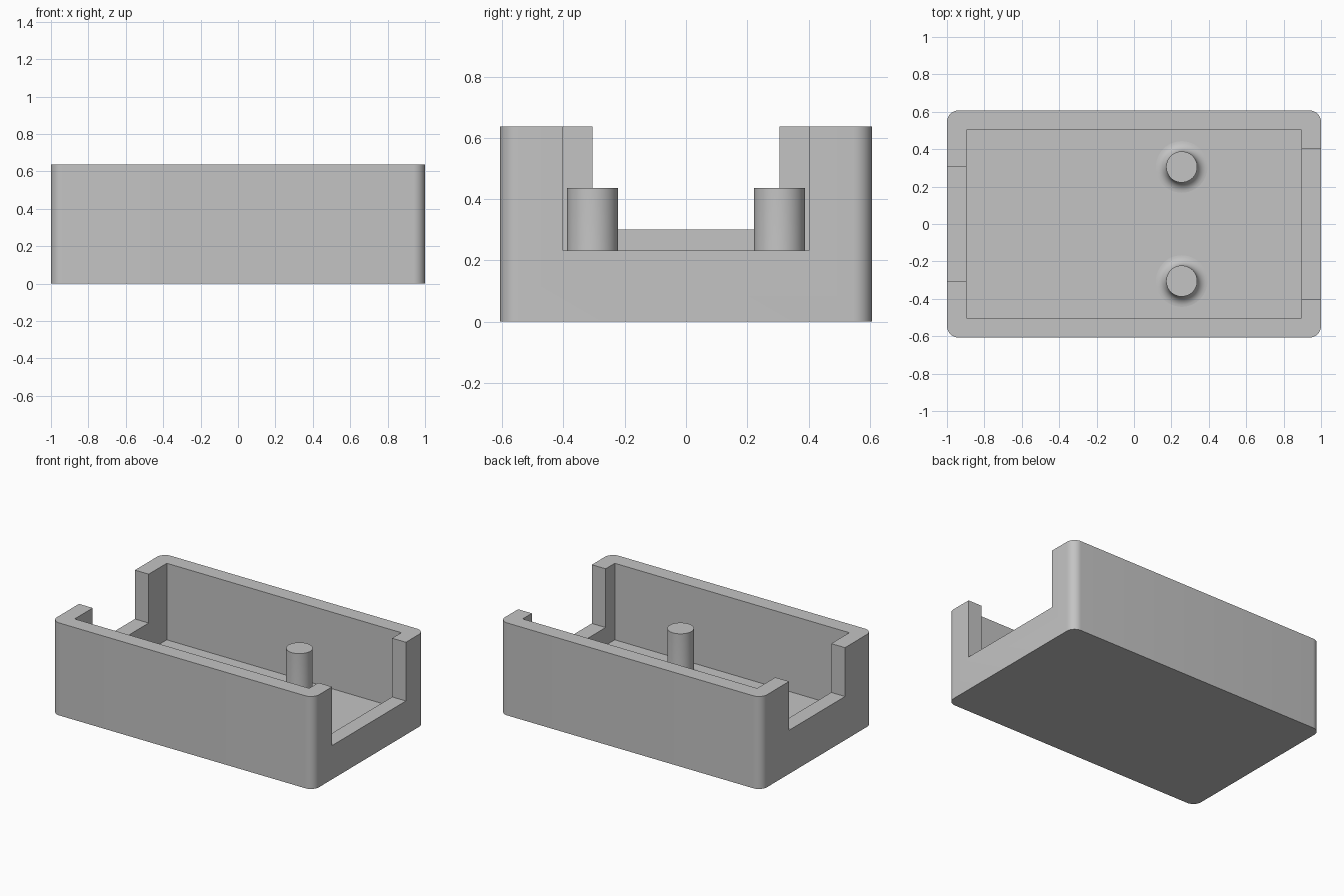
import bpy, bmesh, math

if "Cube" in bpy.data.objects:
    bpy.data.objects.remove(bpy.data.objects["Cube"], do_unlink=True)

HALF_X, HALF_Y, HEIGHT = 1.0, 0.607, 0.638
WALL, FLOOR, CORNER = 0.105, 0.11, 0.062

grey = bpy.data.materials.new("plain grey")
grey.use_nodes = True
grey.diffuse_color = (0.55, 0.55, 0.55, 1)
grey.node_tree.nodes["Principled BSDF"].inputs["Base Color"].default_value = (0.55, 0.55, 0.55, 1)


def make_object(name, bm):
    bmesh.ops.recalc_face_normals(bm, faces=bm.faces)
    mesh = bpy.data.meshes.new(name)
    bm.to_mesh(mesh)
    bm.free()
    mesh.materials.append(grey)
    ob = bpy.data.objects.new(name, mesh)
    bpy.context.collection.objects.link(ob)
    return ob


def activate(ob):
    bpy.ops.object.select_all(action='DESELECT')
    ob.select_set(True)
    bpy.context.view_layer.objects.active = ob


def box(name, x, y, z, corner=0):
    """Box between (low, high) limits, with optional rounded upright edges."""
    bm = bmesh.new()
    bmesh.ops.create_cube(bm, size=1)
    for v in bm.verts:
        for i, (low, high) in enumerate((x, y, z)):
            v.co[i] = high if v.co[i] > 0 else low
    if corner:
        upright = [e for e in bm.edges
                   if abs(e.verts[0].co.z - e.verts[1].co.z) > 0.1]
        bmesh.ops.bevel(bm, geom=upright, offset=corner, segments=10,
                        profile=0.5, affect='EDGES')
    return make_object(name, bm)


def cut(body, cutter):
    cutter.hide_render = True
    activate(body)
    mod = body.modifiers.new("cut", 'BOOLEAN')
    mod.operation, mod.solver, mod.object = 'DIFFERENCE', 'EXACT', cutter
    bpy.ops.object.modifier_apply(modifier=mod.name)
    bpy.data.objects.remove(cutter, do_unlink=True)


# Open tray with rounded outer corners
tray = box("tray", (-HALF_X, HALF_X), (-HALF_Y, HALF_Y), (0, HEIGHT), CORNER)
in_x, in_y = HALF_X - WALL, HALF_Y - WALL
cut(tray, box("cavity", (-in_x, in_x), (-in_y, in_y), (FLOOR, 1)))

# End openings: wide and low on the left, narrower and higher on the right
cut(tray, box("left_opening", (0.8, 1.2), (-0.402, 0.402), (0.233, 1)))
cut(tray, box("right_opening", (-1.2, -0.8), (-0.305, 0.305), (0.301, 1)))
activate(tray)
bpy.ops.object.shade_smooth_by_angle(angle=math.radians(30))

# Two round posts with a fillet where they meet the floor
RADIUS, TOP, FILLET = 0.083, 0.436, 0.055
profile = [(0, TOP), (RADIUS, TOP)]
for i in range(9):
    a = math.pi / 2 * i / 8
    profile.append((RADIUS + FILLET * (1 - math.cos(a)),
                    FLOOR + FILLET * (1 - math.sin(a))))
profile[2:] = profile[2:3] + profile[3:]
outline = profile[:2] + sorted(profile[2:], key=lambda p: -p[1])
for name, y in (("front_post", -0.305), ("back_post", 0.305)):
    bm = bmesh.new()
    verts = [bm.verts.new((r, 0, z)) for r, z in outline]
    edges = [bm.edges.new(pair) for pair in zip(verts, verts[1:])]
    bmesh.ops.spin(bm, geom=verts + edges, cent=(0, 0, 0), axis=(0, 0, 1),
                   angle=math.tau, steps=48)
    bmesh.ops.remove_doubles(bm, verts=bm.verts, dist=0.0001)
    post = make_object(name, bm)
    post.location = (0.255, y, 0)
    activate(post)
    bpy.ops.object.shade_smooth_by_angle(angle=math.radians(30))
